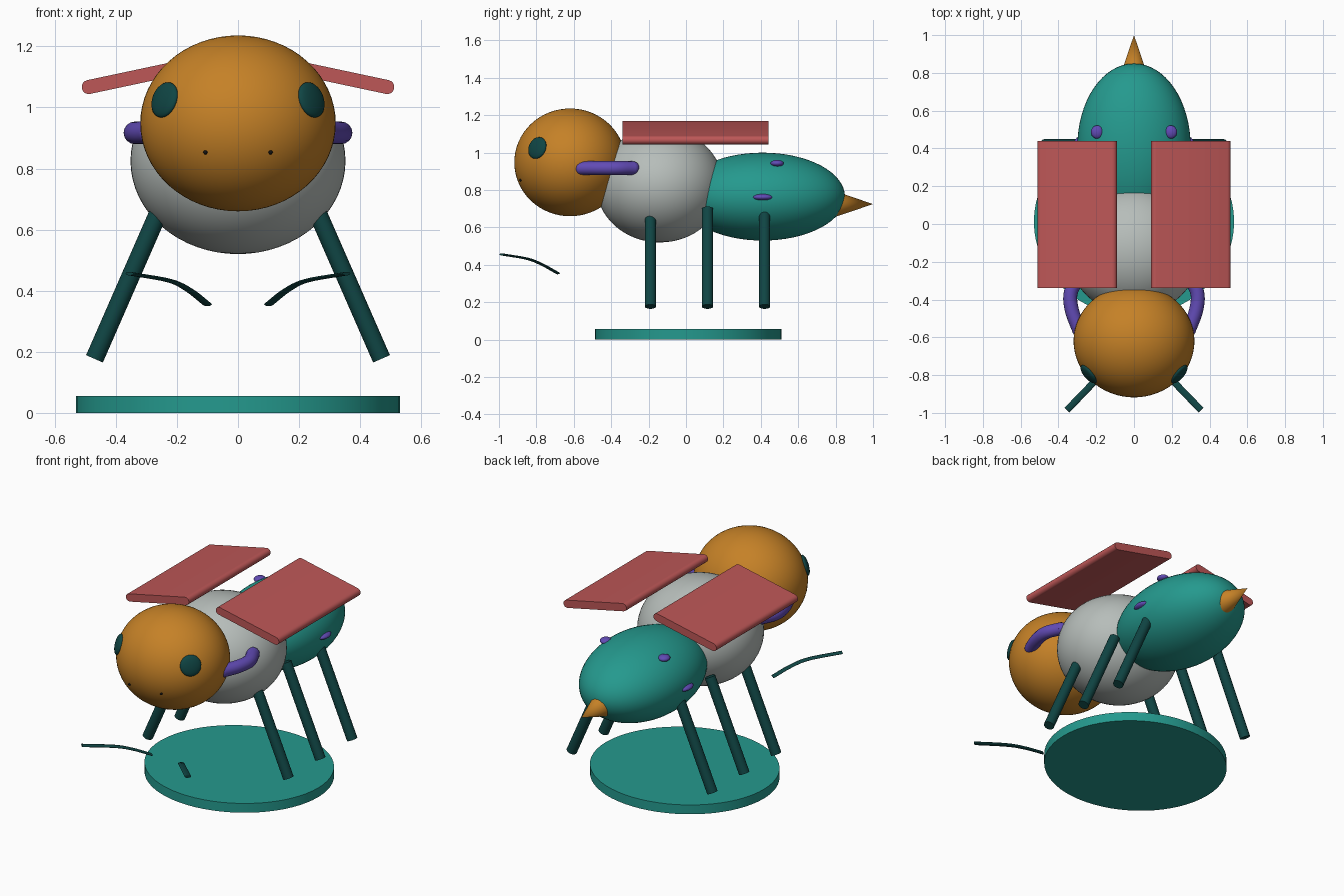
import bpy, bmesh, math
from mathutils import Vector, Matrix

cube = bpy.data.objects.get("Cube")
if cube:
    bpy.data.objects.remove(cube, do_unlink=True)


def material(name, rgb):
    m = bpy.data.materials.new(name)
    m.use_nodes = True
    color = (*rgb, 1)
    m.diffuse_color = color
    m.node_tree.nodes["Principled BSDF"].inputs["Base Color"].default_value = color
    return m


ORANGE = material("amber", (0.56, 0.22, 0.02))
GREY = material("pale_grey", (0.47, 0.51, 0.49))
TEAL = material("teal", (0.018, 0.32, 0.27))
DARK = material("dark_teal", (0.005, 0.06, 0.058))
RED = material("dusty_red", (0.51, 0.095, 0.095))
PURPLE = material("violet", (0.12, 0.07, 0.46))
BLACK = material("black", (0.006, 0.006, 0.006))


def finish(name, bm, mat):
    bmesh.ops.recalc_face_normals(bm, faces=bm.faces)
    mesh = bpy.data.meshes.new(name)
    bm.to_mesh(mesh)
    bm.free()
    mesh.materials.append(mat)
    ob = bpy.data.objects.new(name, mesh)
    bpy.context.collection.objects.link(ob)
    bpy.ops.object.select_all(action='DESELECT')
    ob.select_set(True)
    bpy.context.view_layer.objects.active = ob
    bpy.ops.object.shade_smooth_by_angle(angle=math.radians(40))
    return ob


def ellipsoid(name, center, radii, mat, normal=(0, 0, 1), seg=48):
    """Ellipsoid whose local z axis points along normal."""
    bm = bmesh.new()
    turn = Vector(normal).to_track_quat('Z', 'Y').to_matrix().to_4x4()
    matrix = Matrix.Translation(center) @ turn @ Matrix.Diagonal((*radii, 1))
    bmesh.ops.create_uvsphere(bm, u_segments=seg, v_segments=seg // 2, radius=1, matrix=matrix)
    return finish(name, bm, mat)


def rod(name, start, end, r1, r2, mat, seg=24):
    """Cylinder or cone between two points."""
    a, b = Vector(start), Vector(end)
    turn = (b - a).to_track_quat('Z', 'Y').to_matrix().to_4x4()
    bm = bmesh.new()
    bmesh.ops.create_cone(bm, cap_ends=True, segments=seg, radius1=r1, radius2=r2,
                          depth=(b - a).length, matrix=Matrix.Translation((a + b) / 2) @ turn)
    return finish(name, bm, mat)


def skin(name, rings, mat):
    """Join equal-sized rings of points into a capped solid."""
    bm = bmesh.new()
    loops = [[bm.verts.new(p) for p in ring] for ring in rings]
    n = len(loops[0])
    for a, b in zip(loops, loops[1:]):
        for i in range(n):
            j = (i + 1) % n
            bm.faces.new((a[i], a[j], b[j], b[i]))
    bm.faces.new(loops[0])
    bm.faces.new(loops[-1])
    return finish(name, bm, mat)


def smooth_path(points, steps=6):
    """Catmull-Rom curve through the points."""
    p = [Vector(q) for q in points]
    p = [2 * p[0] - p[1]] + p + [2 * p[-1] - p[-2]]
    out = []
    for a, b, c, d in zip(p, p[1:], p[2:], p[3:]):
        for k in range(steps):
            t = k / steps
            out.append(0.5 * (2 * b + (c - a) * t + (2 * a - 5 * b + 4 * c - d) * t * t
                              + (3 * b - a - 3 * c + d) * t ** 3))
    return out + [p[-2]]


def tube(name, points, width, height, mat, n=16):
    path = smooth_path(points)
    rings = []
    for i, p in enumerate(path):
        along = (path[min(i + 1, len(path) - 1)] - path[max(i - 1, 0)]).normalized()
        side = along.cross(Vector((0, 0, 1))).normalized()
        up = side.cross(along)
        rings.append([p + side * width * math.cos(2 * math.pi * k / n)
                      + up * height * math.sin(2 * math.pi * k / n) for k in range(n)])
    return skin(name, rings, mat)


def wing(name, s):
    """Board with rounded long edges, sloping down away from the body."""
    inner, outer, r = Vector((0.113, 1.147)), Vector((0.489, 1.067)), 0.023
    tilt = math.atan2(outer.y - inner.y, outer.x - inner.x)
    section = []
    for c, base in ((outer, -math.pi / 2), (inner, math.pi / 2)):
        for k in range(9):
            a = tilt + base + math.pi * k / 8
            section.append((c.x + r * math.cos(a), c.y + r * math.sin(a)))
    return skin(name, [[(s * x, y, z) for x, z in section] for y in (-0.34, 0.44)], RED)


# Base disc
base = rod("base_disc", (0, 0, 0), (0, 0, 0.056), 1, 1, TEAL, 64)
base.scale = (0.53, 0.498, 1)
base.location.y = 0.012

# Body
ellipsoid("head", (0, -0.62, 0.948), (0.32, 0.298, 0.288), ORANGE, seg=64)
ellipsoid("thorax", (0, -0.14, 0.825), (0.352, 0.34, 0.305), GREY, seg=64)
ellipsoid("abdomen", (0, 0.41, 0.765), (0.3, 0.44, 0.235), TEAL, seg=64)
rod("stinger", (0, 0.80, 0.725), (0, 1.0, 0.725), 0.068, 0, ORANGE, 32)

# Paired parts
for s, label in ((1, "left"), (-1, "right")):
    wing(label + "_wing", s)
    for y, place in ((-0.19, "front"), (0.115, "middle"), (0.42, "rear")):
        rod(f"{label}_{place}_leg", (s * 0.47, y, 0.177), (s * 0.241, y, 0.70), 0.03, 0.03, DARK)
    ellipsoid(label + "_eye", (s * 0.24, -0.795, 1.025), (0.06, 0.06, 0.02), DARK,
              (s * 2.34, -2.0, 0.89), 32)
    ellipsoid(label + "_nostril", (s * 0.107, -0.885, 0.853), (0.007, 0.007, 0.007), BLACK, seg=12)

    # Arm reaching from thorax to head, with rounded ends
    arm = [(s * 0.29, -0.562, 0.917), (s * 0.328, -0.46, 0.917),
           (s * 0.336, -0.37, 0.917), (s * 0.30, -0.285, 0.917)]
    tube(label + "_arm", arm, 0.037, 0.037, PURPLE)
    for end, place in ((arm[0], "front"), (arm[-1], "rear")):
        ellipsoid(f"{label}_arm_{place}_tip", end, (0.037, 0.037, 0.037), PURPLE, seg=16)

    # Flat feeler floating below the head
    tube(label + "_feeler", [(s * 0.10, -0.685, 0.355), (s * 0.16, -0.77, 0.402),
                             (s * 0.225, -0.85, 0.433), (s * 0.355, -0.985, 0.456)],
         0.018, 0.006, DARK, 12)

    # Spots on the abdomen
    ellipsoid(label + "_upper_spot", (s * 0.195, 0.487, 0.943), (0.033, 0.035, 0.018), PURPLE, seg=24)
    ellipsoid(label + "_side_spot", (s * 0.285, 0.41, 0.762), (0.035, 0.055, 0.018), PURPLE, seg=24)
